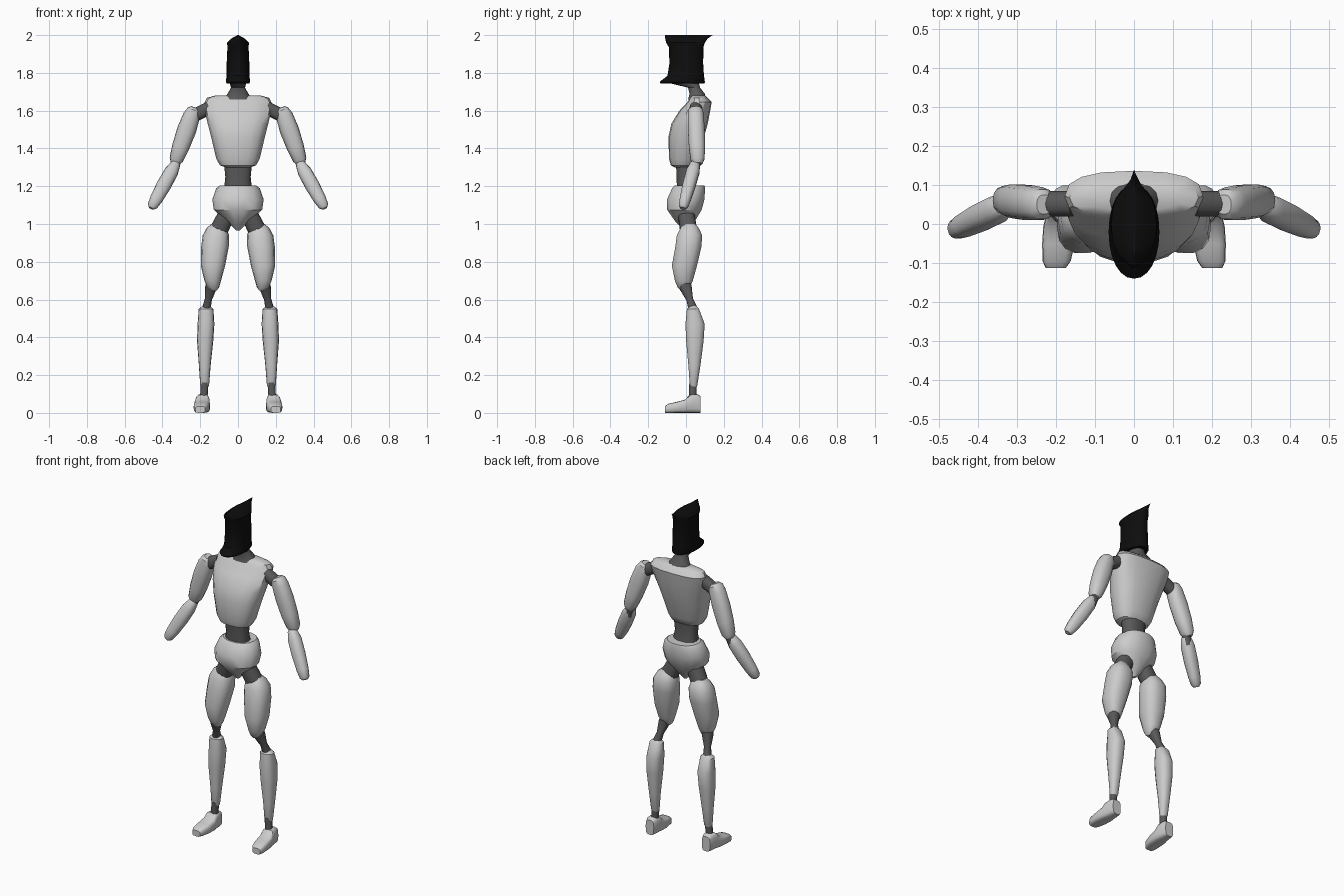
import bpy, bmesh, math
from mathutils import Vector


def material(name, v):
    m = bpy.data.materials.new(name)
    m.diffuse_color = (v, v, v, 1)
    return m


JOINT = material("joint_dark", 0.1)
BLACK = material("head_black", 0.004)
X, Y, Z = Vector((1, 0, 0)), Vector((0, 1, 0)), Vector((0, 0, 1))


def skin(name, rings, mat=None, power=2.4, sides=14, angle=35):
    """Skin closed superellipse rings: (centre, u, v, ru, rv)."""
    bm = bmesh.new()
    loops = []
    for c, u, v, ru, rv in rings:
        loop = []
        for i in range(sides):
            a = 2 * math.pi * i / sides
            ca, sa = math.cos(a), math.sin(a)
            p = math.copysign(abs(ca) ** (2 / power), ca) * ru
            q = math.copysign(abs(sa) ** (2 / power), sa) * rv
            loop.append(bm.verts.new(Vector(c) + u * p + v * q))
        loops.append(loop)
    for a, b in zip(loops, loops[1:]):
        for i in range(sides):
            j = (i + 1) % sides
            bm.faces.new((a[i], a[j], b[j], b[i]))
    bm.faces.new(loops[0])
    bm.faces.new(loops[-1])
    bmesh.ops.recalc_face_normals(bm, faces=bm.faces)
    me = bpy.data.meshes.new(name)
    bm.to_mesh(me)
    bm.free()
    ob = bpy.data.objects.new(name, me)
    bpy.context.collection.objects.link(ob)
    if mat:
        me.materials.append(mat)
    bpy.ops.object.select_all(action='DESELECT')
    ob.select_set(True)
    bpy.context.view_layer.objects.active = ob
    bpy.ops.object.shade_smooth_by_angle(angle=math.radians(angle))
    return ob


def stack(name, rows, **kw):
    """Level rings: (z, x_min, x_max, y_front, y_back)."""
    return skin(name, [(((a + b) / 2, (f + k) / 2, z), X, Y, (b - a) / 2, (k - f) / 2)
                       for z, a, b, f, k in rows], **kw)


def core(name, rows, **kw):
    """Level rings centred on x: (z, half_width, y_front, y_back)."""
    return stack(name, [(z, -w, w, f, k) for z, w, f, k in rows], **kw)


def limb(name, p0, p1, rows, **kw):
    """Rings square to the line p0-p1: (t, radius_across, radius_deep)."""
    p0, p1 = Vector(p0), Vector(p1)
    w = (p1 - p0).normalized()
    v = (Y - w * Y.dot(w)).normalized()
    u = v.cross(w)
    return skin(name, [(p0.lerp(p1, t), u, v, a, b) for t, a, b in rows], **kw)


# head: flared chin, upright walls, roof rising to a thin ridge
core("head", [(1.745, .06, -.135, .098), (1.752, .065, -.14, .1), (1.785, .06, -.098, .095),
              (1.85, .06, -.088, .091), (1.935, .056, -.09, .092), (1.96, .058, -.105, .1),
              (1.982, .035, -.11, .115), (2.0, .003, -.112, .14)],
     mat=BLACK, power=2.1, sides=24)

# neck with the underside of the jaw
core("neck", [(1.66, .075, .01, .11), (1.69, .055, .018, .1), (1.722, .037, .01, .075),
              (1.748, .045, -.1, .07)], mat=JOINT)

# torso
core("torso", [(1.30, .065, -.06, .03), (1.31, .095, -.08, .045), (1.345, .115, -.09, .06),
               (1.46, .142, -.093, .095), (1.53, .16, -.078, .115), (1.60, .177, -.035, .128),
               (1.645, .177, .008, .136), (1.668, .165, .02, .115), (1.68, .12, .035, .1)],
     power=2.5, sides=16)

# waist
core("waist", [(1.17, .075, -.05, .06), (1.25, .067, -.05, .04), (1.33, .075, -.055, .045)],
     mat=JOINT)

# pelvis, pointed below
core("pelvis", [(1.205, .095, -.06, .1), (1.19, .115, -.075, .103), (1.13, .136, -.103, .1),
                (1.075, .128, -.102, .085), (1.01, .055, -.055, .045), (.965, .008, -.008, .012)],
     power=2.2)


def sided(rows, s):
    """Mirror level rows to the side s."""
    return [(z, min(s * a, s * b), max(s * a, s * b), f, k) for z, a, b, f, k in rows]


for s, side in ((-1, "right"), (1, "left")):
    # leg
    limb("hip_joint_" + side, (s * .055, .0, 1.06), (s * .125, .02, .92),
         [(0, .045, .045), (1, .05, .045)], mat=JOINT)
    stack("thigh_" + side, sided([
        (1.0, .09, .14, -.01, .05), (.98, .06, .165, -.03, .068), (.94, .048, .187, -.05, .087),
        (.88, .049, .195, -.058, .083), (.78, .068, .197, -.076, .06), (.70, .09, .178, -.06, .037),
        (.665, .1, .163, -.045, .02), (.648, .112, .14, -.03, .0)], s))
    limb("knee_joint_" + side, (s * .138, -.01, .69), (s * .17, .04, .54),
         [(0, .03, .035), (.2, .03, .032), (.6, .019, .018), (1, .024, .026)], mat=JOINT)
    stack("shin_" + side, sided([
        (.565, .145, .19, .02, .055), (.55, .13, .208, .004, .07), (.47, .125, .214, -.004, .1),
        (.38, .131, .217, .0, .094), (.25, .145, .207, .012, .077), (.145, .153, .2, .02, .06),
        (.125, .163, .19, .028, .052)], s))
    limb("ankle_joint_" + side, (s * .176, .037, .16), (s * .182, .035, .07),
         [(0, .02, .02), (1, .02, .02)], mat=JOINT)
    # foot: rings from toe to heel (y, centre x, half width, height)
    skin("foot_" + side, [((s * cx, y, h / 2), X, Z, w, h / 2) for y, cx, w, h in (
        (-.112, .2, .026, .035), (-.095, .198, .036, .048), (-.05, .193, .042, .058),
        (-.005, .19, .042, .07), (.018, .188, .038, .096), (.06, .187, .033, .1),
        (.078, .187, .027, .088))], power=3.5, sides=16)

    # arm
    limb("shoulder_joint_" + side, (s * .15, .052, 1.615), (s * .25, .052, 1.565),
         [(0, .035, .033), (1, .035, .033)], mat=JOINT)
    limb("upper_arm_" + side, (s * .23, .05, 1.617), (s * .335, .062, 1.318),
         [(0, .02, .025), (.04, .034, .038), (.14, .045, .043), (.4, .051, .045),
          (.7, .046, .044), (.92, .037, .037), (1, .022, .025)])
    limb("elbow_joint_" + side, (s * .315, .06, 1.36), (s * .345, .045, 1.27),
         [(0, .023, .024), (1, .023, .024)], mat=JOINT)
    limb("forearm_" + side, (s * .325, .05, 1.327), (s * .46, -.017, 1.083),
         [(0, .016, .018), (.04, .026, .026), (.2, .037, .036), (.5, .039, .035),
          (.8, .034, .03), (.95, .027, .025), (1, .014, .015)])
